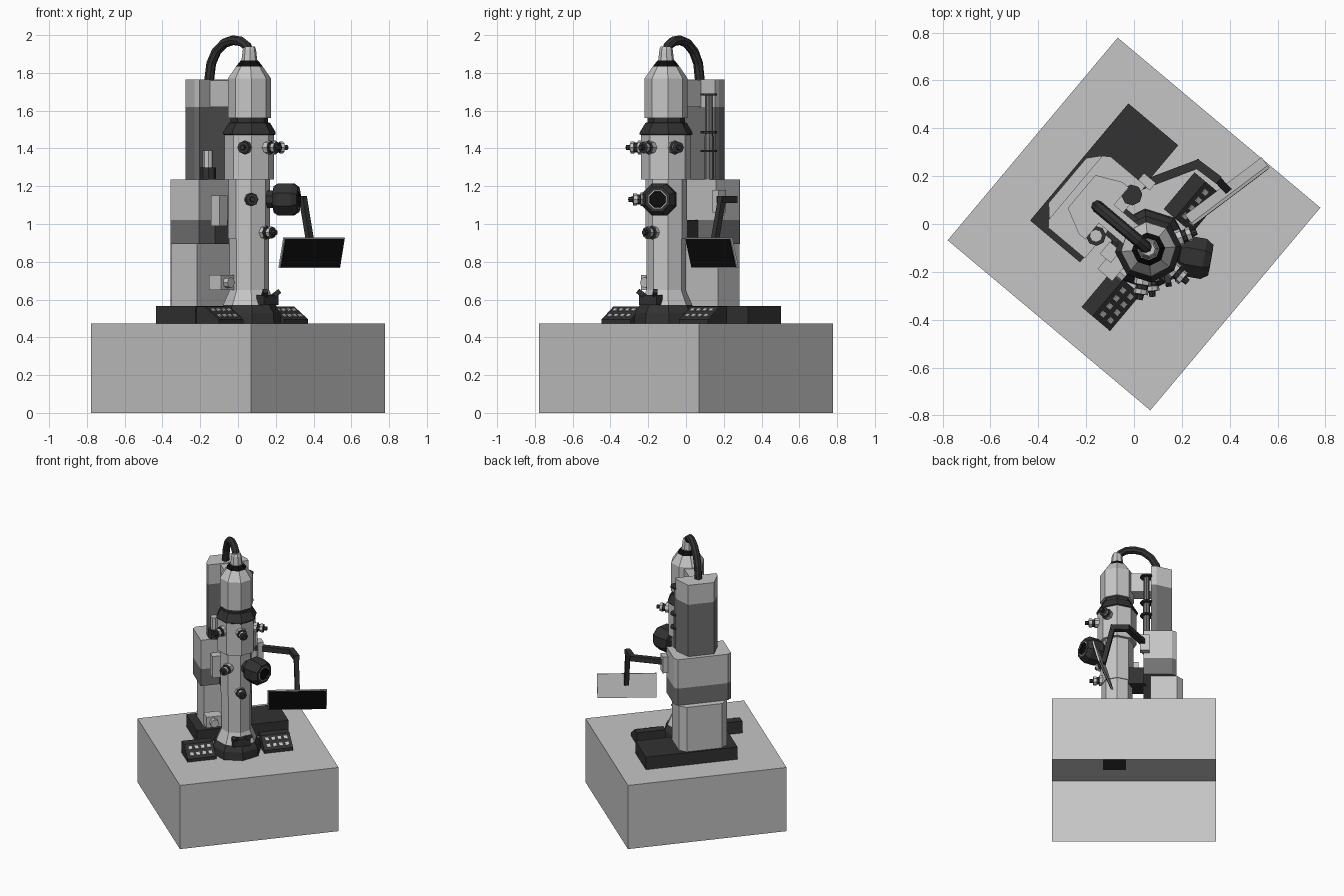
import bpy, bmesh, math
from mathutils import Matrix, Vector

if "Cube" in bpy.data.objects:
    bpy.data.objects.remove(bpy.data.objects["Cube"])

T = Matrix.Rotation(math.radians(50), 4, 'Z')   # the whole machine stands turned on its plinth
CX, CY = -0.042, -0.114                          # column axis in machine coordinates


def material(name, v):
    m = bpy.data.materials.new(name)
    m.diffuse_color = (v, v, v, 1)
    m.use_nodes = True
    m.node_tree.nodes["Principled BSDF"].inputs["Base Color"].default_value = m.diffuse_color
    return m


LIGHT = material("light_grey_paint", 0.56)
MID = material("mid_grey_paint", 0.17)
DARK = material("dark_plastic", 0.032)
BLACK = material("black_glass", 0.004)


def loft(name, rings, mats, M=Matrix(), bottom=True):
    """Skin a stack of equal-sized rings; mats is one material or one per segment."""
    if not isinstance(mats, list):
        mats = [mats] * (len(rings) - 1)
    slots = list(dict.fromkeys(mats))
    bm = bmesh.new()
    vs = [[bm.verts.new(p) for p in r] for r in rings]
    n = len(rings[0])
    for k in range(len(rings) - 1):
        for i in range(n):
            j = (i + 1) % n
            bm.faces.new((vs[k][i], vs[k][j], vs[k + 1][j], vs[k + 1][i])).material_index = slots.index(mats[k])
    if bottom:
        bm.faces.new(vs[0][::-1]).material_index = slots.index(mats[0])
    bm.faces.new(vs[-1]).material_index = slots.index(mats[-1])
    bmesh.ops.recalc_face_normals(bm, faces=bm.faces)
    me = bpy.data.meshes.new(name)
    bm.to_mesh(me)
    bm.free()
    for m in slots:
        me.materials.append(m)
    ob = bpy.data.objects.new(name, me)
    ob.matrix_world = T @ M
    bpy.context.collection.objects.link(ob)
    return ob


def prism(name, outline, levels, mats, **kw):
    return loft(name, [[(x, y, z) for x, y in outline] for z in levels], mats, **kw)


def box(name, x0, x1, y0, y1, z0, z1, mat, **kw):
    return prism(name, [(x0, y0), (x1, y0), (x1, y1), (x0, y1)], [z0, z1], mat, **kw)


def turned(name, profile, mats, M=Matrix(), n=8, phase=0.0):
    a = [phase + 2 * math.pi * i / n for i in range(n)]
    return loft(name, [[(r * math.cos(t), r * math.sin(t), z) for t in a] for r, z in profile], mats, M)


def aim(p, d):
    return Matrix.Translation(p) @ Vector(d).to_track_quat('Z', 'Y').to_matrix().to_4x4()


def bar(name, p, q, r, mat):
    p, q = T.inverted() @ Vector(p), T.inverted() @ Vector(q)
    return turned(name, [(r, -r * 0.5), (r, (q - p).length + r * 0.5)], mat, aim(p, q - p), 4, math.pi / 4)


def radial(deg, z):
    """Frame on the column axis pointing outwards, deg measured from the machine's front."""
    a = math.radians(deg - 90)
    return aim((CX, CY, z), (math.cos(a), math.sin(a), 0))


# plinth, open underneath
box("plinth", -.553, .553, -.553, .553, 0, .473, LIGHT, bottom=False)

# rear support
box("rear_foot_plate", -.268, .371, .07, .342, .473, .565, DARK)
prism("rear_lower_column", [(CX - .165, .11), (CX + .17, .11), (CX + .17, .29), (CX + .125, .33),
                            (CX - .12, .33), (CX - .165, .29)], [.565, .895], LIGHT)
prism("rear_middle_housing", [(CX - .2, .065), (CX + .195, .065), (CX + .195, .255), (CX + .175, .285),
                              (CX - .175, .285), (CX - .2, .265)], [.895, 1.02, 1.235], [MID, LIGHT])
prism("rear_upper_tower", [(CX - .138, .115), (CX + .145, .115), (CX + .145, .15), (CX + .095, .255),
                           (CX - .085, .255), (CX - .138, .15)], [1.235, 1.62, 1.765], [MID, LIGHT])
box("upper_link", CX - .05, CX + .05, CY + .05, .13, 1.62, 1.76, LIGHT)
box("lower_link", CX - .07, CX + .07, CY + .05, .08, .895, 1.02, DARK)

# main column
turned("microscope_column",
       [(.17, .473), (.165, .53), (.145, .56), (.14, .57), (.105, .65), (.105, .92), (.11, .92), (.11, 1.235),
        (.132, 1.235), (.132, 1.47), (.14, 1.475), (.14, 1.485), (.11, 1.535), (.1, 1.538), (.1, 1.56),
        (.115, 1.56), (.115, 1.77), (.07, 1.835), (.068, 1.838), (.046, 1.865), (.042, 1.866), (.035, 1.925),
        (.028, 1.94)],
       [DARK] * 3 + [LIGHT] * 6 + [DARK] * 5 + [LIGHT] * 3 + [BLACK] * 2 + [LIGHT] * 3,
       Matrix.Translation((CX, CY, 0)))

# cable arch from gun to tower
path = [(CY, 1.9), (-.095, 1.943), (-.055, 1.967), (0, 1.973), (.06, 1.957), (.115, 1.912), (.15, 1.85), (.165, 1.755)]
rings = []
for i, (y, z) in enumerate(path):
    a, b = path[max(i - 1, 0)], path[min(i + 1, len(path) - 1)]
    ty, tz = Vector((b[0] - a[0], b[1] - a[1])).normalized()
    rings.append([(CX + .026 * math.cos(t), y - tz * .026 * math.sin(t), z + ty * .026 * math.sin(t))
                  for t in [math.pi * k / 4 for k in range(8)]])
loft("cable_arch", rings, DARK)

# aperture knobs around the column
for i, (deg, z, s) in enumerate([(-60, 1.405, 0), (0, 1.405, 0), (60, 1.405, 0), (-45, 1.13, -.015), (0, .955, -.03)]):
    turned("aperture_knob_%d" % (i + 1),
           [(.036, .09), (.036, .15 + s), (.026, .152 + s), (.026, .168 + s), (.031, .17 + s), (.031, .19 + s),
            (.015, .192 + s), (.013, .215 + s)],
           [LIGHT, DARK, DARK, DARK, LIGHT, DARK, DARK], radial(deg, z))

# viewing chamber
turned("viewing_chamber",
       [(.05, .09), (.05, .13), (.075, .135), (.092, .16), (.092, .235), (.07, .265), (.052, .265), (.046, .266),
        (.044, .255)], [DARK] * 6 + [LIGHT, BLACK], radial(30, 1.13), 8, math.pi / 8)

# specimen lock at the column foot
door = box("specimen_lock", CX - .06, CX + .06, CY - .15, CY - .1, .57, .625, DARK)
for s in (-1, 1):
    bar("lock_handle_%s" % ("left" if s < 0 else "right"), T @ Vector((CX + s * .025, CY - .12, .605)),
        T @ Vector((CX + s * .055, CY - .155, .64)), .018, DARK)

# detectors on the left
box("low_detector", CX - .2, CX - .09, CY + .03, CY + .11, .65, .73, LIGHT)
turned("low_detector_stub", [(.03, 0), (.03, .03)], LIGHT, aim((CX - .15, CY + .03, .69), (0, -1, 0)))
box("side_detector", CX - .145, CX - .08, -.03, .03, .99, 1.15, LIGHT)

# pump stub and tall gauge rod on the housing
turned("pump_stub", [(.042, 1.235), (.042, 1.3), (.027, 1.3), (.027, 1.39)], [DARK, DARK, LIGHT],
       Matrix.Translation((-.14, .09, 0)))
rod = Matrix.Translation((.087, .085, 0))
turned("gauge_rod", [(.024, 1.235), (.024, 1.46), (.02, 1.48), (.02, 1.69)], MID, rod)
for i, z in enumerate((1.38, 1.48, 1.68)):
    turned("gauge_collar_%d" % (i + 1), [(.044, z), (.044, z + .012)], DARK, rod)

# control consoles with sloped key panels
for side, x0 in (("left", -.407), ("right", .128)):
    prof = [(-.21, .473), (-.055, .473), (-.055, .562), (-.115, .562), (-.21, .495)]
    loft(side + "_console", [[(x, y, z) for y, z in prof] for x in (x0, x0 + .2)], DARK)
    tilt = Matrix.Translation((x0 + .1, -.1625, .5285)) @ Matrix.Rotation(math.atan2(.067, .095), 4, 'X')
    for c in range(4):
        for r in range(2):
            x, y = (c - 1.5) * .043, (r - .5) * .05
            box("%s_key_%d_%d" % (side, c, r), x - .012, x + .012, y - .012, y + .012, -.002, .006, LIGHT, M=tilt)

# monitor arm
box("arm_mount", .15, .19, .04, .105, 1.06, 1.18, LIGHT)
bar("arm_inner", (.04, .165, 1.13), (.265, .25, 1.13), .026, DARK)
bar("arm_outer", (.265, .25, 1.13), (.345, .19, 1.13), .026, DARK)
bar("arm_drop", (.345, .19, 1.13), (.388, .145, .87), .022, DARK)

# monitor: light back and rim, black screen plate
mon = (T.inverted() @ Matrix.Translation((.39, .137, .848)) @ Matrix.Rotation(math.radians(37), 4, 'Z')
       @ Matrix.Rotation(math.radians(15), 4, 'X'))
box("monitor_body", -.2, .2, -.006, .006, -.083, .083, LIGHT, M=mon)
box("monitor_screen", -.194, .194, -.01, -.005, -.077, .077, BLACK, M=mon)
